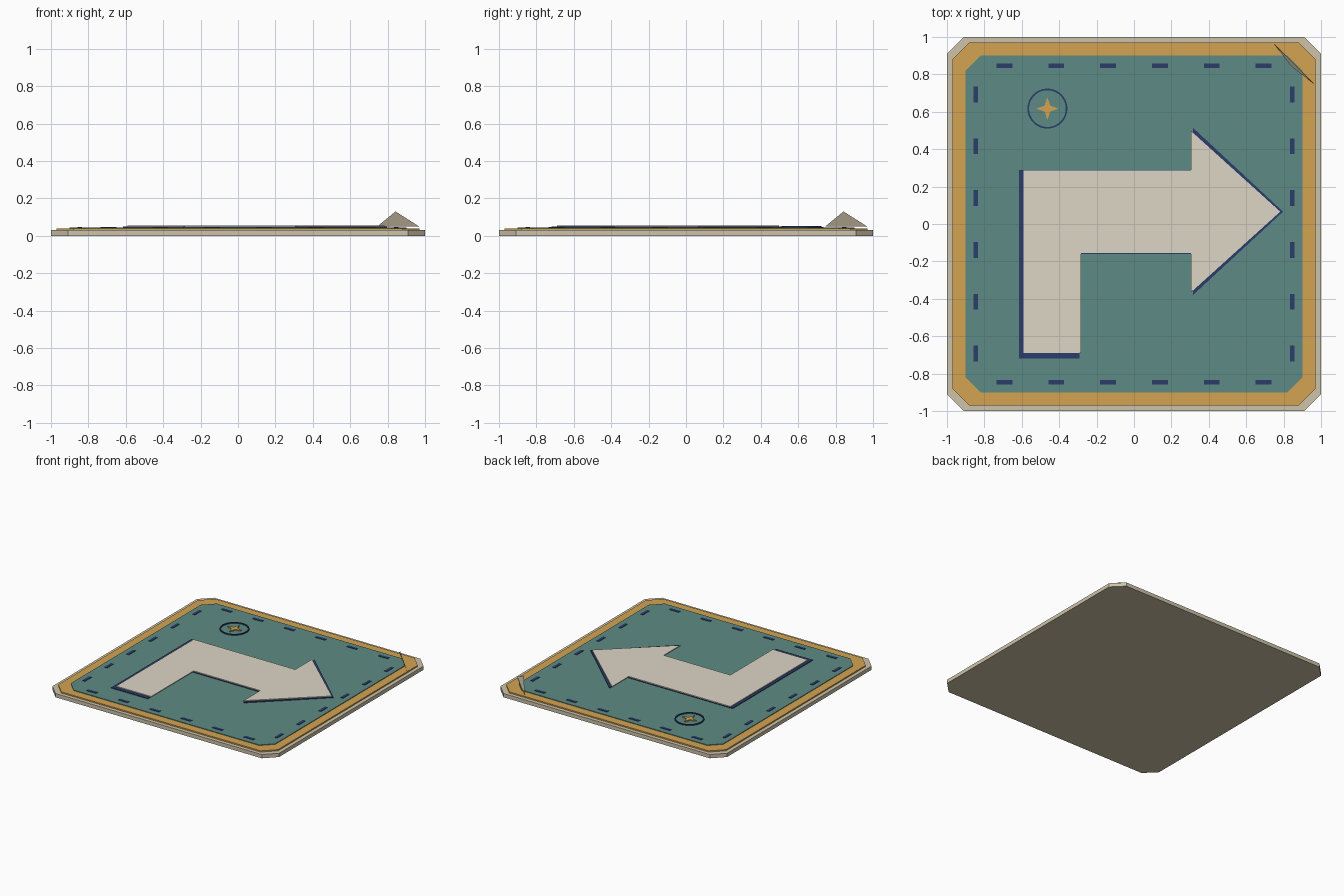
import bpy, math

if "Cube" in bpy.data.objects:
    bpy.data.objects.remove(bpy.data.objects["Cube"])


def mat(name, rgb):
    m = bpy.data.materials.new(name)
    m.diffuse_color = (*rgb, 1)
    m.use_nodes = True
    m.node_tree.nodes["Principled BSDF"].inputs["Base Color"].default_value = m.diffuse_color
    return m


TAN = mat("tan_stone", (0.62, 0.55, 0.40))
ORANGE = mat("ochre", (0.66, 0.37, 0.085))
TEAL = mat("teal", (0.11, 0.26, 0.235))
CREAM = mat("cream", (0.72, 0.67, 0.56))
NAVY = mat("navy", (0.025, 0.045, 0.145))


def add_mesh(name, verts, faces, material):
    me = bpy.data.meshes.new(name)
    me.from_pydata(verts, [], faces)
    me.materials.append(material)
    ob = bpy.data.objects.new(name, me)
    bpy.context.collection.objects.link(ob)
    return ob


def prisms(name, outlines, z0, z1, material):
    """Extrude one or more counter-clockwise outlines into one object."""
    verts, faces = [], []
    for pts in outlines:
        b, n = len(verts), len(pts)
        verts += [(x, y, z0) for x, y in pts] + [(x, y, z1) for x, y in pts]
        faces.append([b + i for i in reversed(range(n))])
        faces.append([b + n + i for i in range(n)])
        for i in range(n):
            j = (i + 1) % n
            faces.append((b + i, b + j, b + n + j, b + n + i))
    return add_mesh(name, verts, faces, material)


def chamfered_square(h, c):
    k = h - c
    return [(h, -k), (h, k), (k, h), (-k, h), (-h, k), (-h, -k), (-k, -h), (k, -h)]


def rect(x, y, w, d):
    return [(x - w / 2, y - d / 2), (x + w / 2, y - d / 2),
            (x + w / 2, y + d / 2), (x - w / 2, y + d / 2)]


# Stacked tile layers
prisms("base_slab", [chamfered_square(1.0, 0.09)], 0, 0.03, TAN)
prisms("border_layer", [chamfered_square(0.97, 0.09)], 0.03, 0.04, ORANGE)
prisms("inner_panel", [chamfered_square(0.902, 0.083)], 0.04, 0.045, TEAL)

# Dashed stitching on all four sides
dashes = []
for i in range(6):
    t = -0.693 + 0.2772 * i
    for s in (-0.847, 0.847):
        dashes.append(rect(t, s, 0.085, 0.024))
        dashes.append(rect(s, t, 0.024, 0.085))
prisms("border_dashes", dashes, 0.045, 0.048, NAVY)

# Turning arrow with its drop shadow
shadow = [(-0.615, -0.72), (-0.292, -0.72), (-0.292, -0.16), (0.315, -0.16),
          (0.315, -0.38), (0.797, 0.066), (0.315, 0.515), (0.315, 0.29), (-0.615, 0.29)]
arrow = [(-0.592, -0.69), (-0.283, -0.69), (-0.283, -0.155), (0.305, -0.155),
         (0.305, -0.365), (0.782, 0.066), (0.305, 0.497), (0.305, 0.286), (-0.592, 0.286)]
prisms("arrow_shadow", [shadow], 0.045, 0.05, NAVY)
prisms("turn_arrow", [arrow], 0.05, 0.056, CREAM)

# Compass ring and four-point star
CX, CY, N = -0.463, 0.617, 48
verts, faces = [], []
for i in range(N):
    a = 2 * math.pi * i / N
    for r, z in ((0.098, 0.045), (0.107, 0.045), (0.107, 0.053), (0.098, 0.053)):
        verts.append((CX + r * math.cos(a), CY + r * math.sin(a), z))
    b, c = 4 * i, 4 * ((i + 1) % N)
    for k in range(4):
        m = (k + 1) % 4
        faces.append((b + k, c + k, c + m, b + m)[::-1])
add_mesh("compass_ring", verts, faces, NAVY)

star = []
for i in range(8):
    a, r = math.pi * i / 4, 0.022 if i % 2 else 0.06
    star.append((CX + r * math.cos(a), CY + r * math.sin(a)))
prisms("compass_star", [star], 0.045, 0.053, ORANGE)

# Upturned paper corner
add_mesh("folded_corner", [(0.745, 0.968, 0.05), (0.968, 0.745, 0.05), (0.842, 0.842, 0.13)],
         [(0, 1, 2)], TAN)
